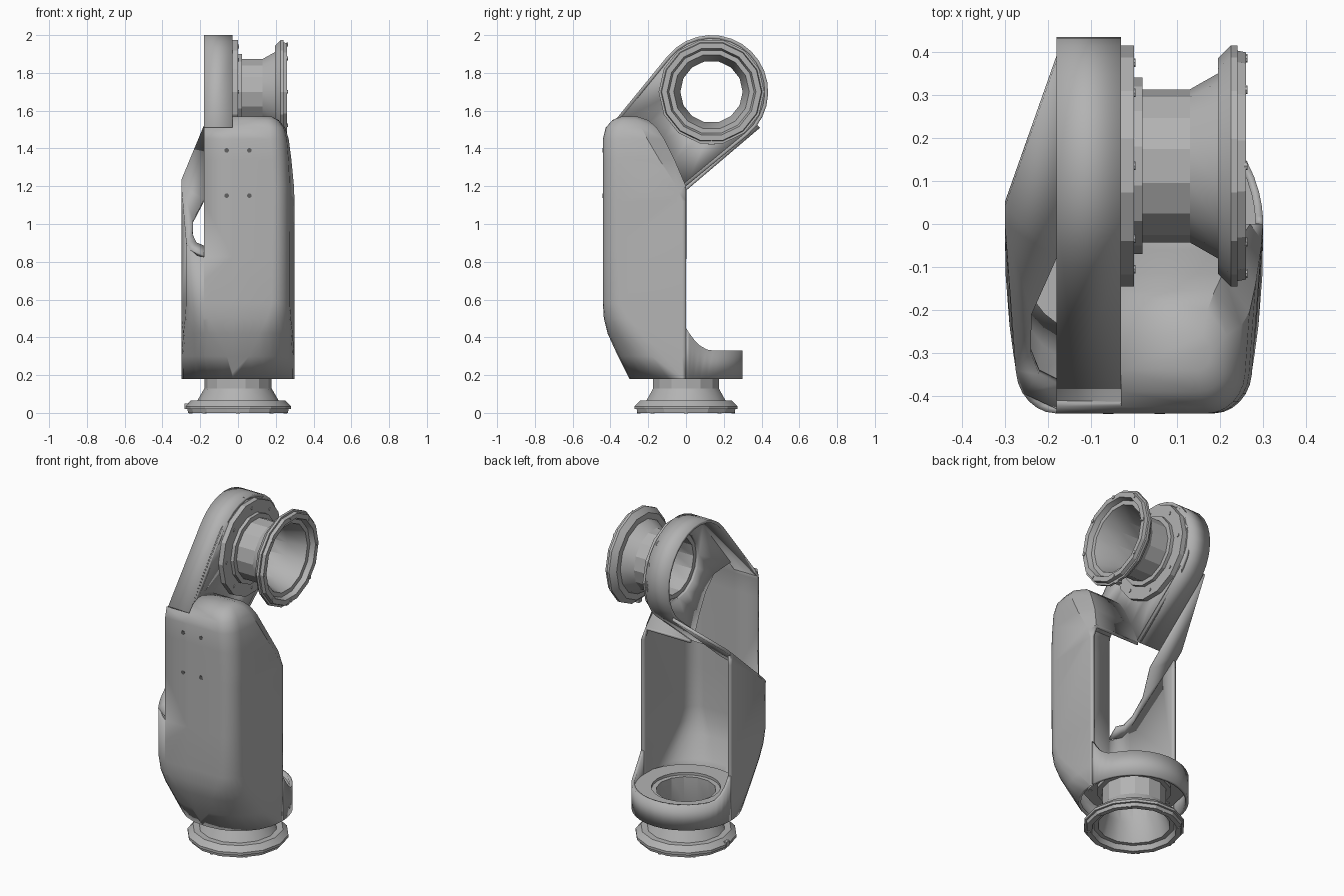
import bpy, bmesh, math
from mathutils import Vector

if "Cube" in bpy.data.objects:
    bpy.data.objects.remove(bpy.data.objects["Cube"])


def material(name, value):
    m = bpy.data.materials.new(name)
    m.use_nodes = True
    m.diffuse_color = (value, value, value, 1)
    m.node_tree.nodes["Principled BSDF"].inputs["Base Color"].default_value = m.diffuse_color
    return m


GREY = material("cast grey", 0.45)
DARK = material("hole grey", 0.12)
HUB = Vector((0, 0.135, 1.7))      # centre of the upper joint
SLAB_X = (-0.18, -0.03)            # open side and plate side of the head
WALL = 0.018


def shelf_z(y):
    return 1.2 + 0.85 * y


def finish(name, bm, thick=0, mat=GREY, angle=35):
    me = bpy.data.meshes.new(name)
    bm.to_mesh(me)
    bm.free()
    ob = bpy.data.objects.new(name, me)
    bpy.context.collection.objects.link(ob)
    me.materials.append(mat)
    if thick:
        mod = ob.modifiers.new("wall", "SOLIDIFY")
        mod.thickness = thick
        mod.offset = -1
    bpy.ops.object.select_all(action="DESELECT")
    ob.select_set(True)
    bpy.context.view_layer.objects.active = ob
    bpy.ops.object.shade_smooth_by_angle(angle=math.radians(angle))
    return ob


def strip(bm, lower, upper):
    a = [bm.verts.new(p) for p in lower]
    b = [bm.verts.new(p) for p in upper]
    for i in range(len(a) - 1):
        bm.faces.new((a[i], a[i + 1], b[i + 1], b[i]))


def on_base(h, r, a):
    return Vector((r * math.cos(a), r * math.sin(a), 0.26 - h))


def on_head(h, r, a):
    return HUB + Vector((h, r * math.cos(a), r * math.sin(a)))


def lathe(name, profile, place, sides):
    bm = bmesh.new()
    rings = [[bm.verts.new(place(h, r, math.tau * i / sides)) for h, r in profile]
             for i in range(sides)]
    n = len(profile)
    for i in range(sides):
        p, q = rings[i], rings[(i + 1) % sides]
        for k in range(n):
            bm.faces.new((p[k], q[k], q[(k + 1) % n], p[(k + 1) % n]))
    bmesh.ops.recalc_face_normals(bm, faces=bm.faces)
    return finish(name, bm, angle=25)


# Main housing: lofted open channel closing into a rounded shoulder
def section(z, front, back, r, w, inset, taper):
    wl = 0.3
    pts = [(w - inset, back), (w, back - min(inset + 0.02, (back - front) * 0.3))]
    steps = [math.pi / 2 * i / 6 for i in range(7)]
    pts += [(w - r + r * math.cos(a), front + r - r * math.sin(a)) for a in steps]
    pts += [(-wl + r - r * math.sin(a), front + r - r * math.cos(a)) for a in steps]
    pts += [(-wl, back - 0.02), (-wl, back)]
    return [Vector((x * (1 + taper * y), y, z)) for x, y in pts]


LEVELS = [  # z, front, back, corner radius, half width, back inset, taper
    (0.18, -0.30, 0, 0.28, 0.30, 0, 0),
    (0.30, -0.36, 0, 0.24, 0.30, 0, 0.05),
    (0.42, -0.415, 0, 0.18, 0.30, 0, 0.15),
    (0.50, -0.435, 0, 0.13, 0.30, 0, 0.22),
    (0.58, -0.44, 0, 0.10, 0.30, 0, 0.25),
    (1.12, -0.44, 0, 0.09, 0.30, 0, 0.25),
    (1.20, -0.44, 0, 0.09, 0.30, 0.03, 0.25),
    (1.34, -0.44, -0.06, 0.09, 0.293, 0.06, 0.25),
    (1.45, -0.44, -0.115, 0.09, 0.283, 0.07, 0.25),
    (1.51, -0.425, -0.155, 0.08, 0.265, 0.07, 0.25),
    (1.55, -0.39, -0.20, 0.06, 0.23, 0.05, 0.25),
    (1.57, -0.34, -0.26, 0.03, 0.19, 0.02, 0.25),
]
bm = bmesh.new()
rows = [[bm.verts.new(p) for p in section(*lv)] for lv in LEVELS]
for lv, lo, hi in zip(LEVELS, rows, rows[1:]):
    n = len(lo)
    for i in range(n if lv[0] >= 1.2 else n - 1):
        k = (i + 1) % n
        bm.faces.new((lo[i], hi[i], hi[k], lo[k]))
bm.faces.new(rows[-1][::-1])
# Trim the side above the sloping shelf and open the shoulder into the head
for co, no in (((SLAB_X[0], 0, 0), (1, 0, 0)), ((SLAB_X[1], 0, 0), (1, 0, 0)),
               ((0, 0, 1.2), (0, -0.85, 1))):
    bmesh.ops.bisect_plane(bm, geom=bm.verts[:] + bm.edges[:] + bm.faces[:],
                           plane_co=co, plane_no=no)


def trimmed(c):
    above = c.z > shelf_z(c.y)
    if c.x < SLAB_X[0]:
        return above
    return c.x < SLAB_X[1] and above and (c.y > -0.4 or c.z > 1.5)


bmesh.ops.delete(bm, geom=[f for f in bm.faces if trimmed(f.calc_center_median())],
                 context="FACES")
finish("housing", bm, WALL)

# Round skirt behind the housing, blending up into the side walls
angles = [math.pi * t for t in (0, .02, .045, .08, .12, .16)]
angles += [math.pi * (0.2 + 0.06 * i) for i in range(6)]
angles += [math.pi - a for a in reversed(angles[:-1])]
ring = [Vector((0.3 * math.cos(a), 0.3 * math.sin(a), 0.18)) for a in angles]
rim = [Vector((p.x, p.y, 0.33 + 0.12 * (1 - min(p.y / 0.14, 1)) ** 2)) for p in ring]
bm = bmesh.new()
strip(bm, ring, rim)
finish("base_skirt", bm, WALL)

# Head band: two tangents around an arc
arc = [math.radians(141 - 191.5 * i / 16) for i in range(17)]
path = [(-0.432, 1.48)] + [(HUB.y + 0.3 * math.cos(a), HUB.z + 0.3 * math.sin(a)) for a in arc]
path += [(0, 1.2)]
bm = bmesh.new()
strip(bm, [(SLAB_X[0], *p) for p in path], [(SLAB_X[1], *p) for p in path])
for f in bm.faces:
    f.normal_update()
    c = f.calc_center_median() - HUB
    if f.normal.dot(c) < 0:
        f.normal_flip()
finish("head_band", bm, WALL)


# Head plate with a round opening
def loop_edges(bm, pts):
    vs = [bm.verts.new(p) for p in pts]
    return [bm.edges.new((vs[i], vs[(i + 1) % len(vs)])) for i in range(len(vs))]


bm = bmesh.new()
outline = path + [(-0.06, 1.34), (-0.12, 1.45), (-0.2, 1.53), (-0.36, 1.54)]
edges = loop_edges(bm, [(SLAB_X[1], *p) for p in outline])
edges += loop_edges(bm, [on_head(SLAB_X[1], 0.19, math.tau * i / 16) for i in range(16)])
bmesh.ops.triangle_fill(bm, edges=edges, use_beauty=True, normal=(1, 0, 0))
for f in bm.faces:
    f.normal_update()
    if f.normal.x < 0:
        f.normal_flip()
finish("head_plate", bm, WALL)

# Sloping shelf joining the side wall to the head
shelf = [(-0.18, 0.38), (-0.3, 0.04), (-0.3, 0), (-0.275, -0.34), (-0.255, -0.395),
         (-0.18, -0.43), (-0.18, -0.37), (-0.22, -0.35), (-0.24, -0.3), (-0.238, -0.21),
         (-0.18, -0.08)]
bm = bmesh.new()
f = bm.faces.new([bm.verts.new((x, y, shelf_z(y))) for x, y in shelf])
f.normal_update()
if f.normal.z < 0:
    f.normal_flip()
bmesh.ops.triangulate(bm, faces=bm.faces)
finish("shelf", bm, WALL)

# Flanged spools for both joints
SPOOL = [(-.03, .2), (-.03, .28), (0, .28), (0, .205), (.02, .205), (.02, .178),
         (.13, .178), (.195, .215), (.195, .25), (.225, .28), (.24, .28), (.24, .268),
         (.26, .264), (.26, .235), (.23, .225), (.23, .2), (.12, .165), (-.03, .165)]
for name, place in (("base", on_base), ("head", on_head)):
    lathe(name + "_spool", SPOOL, place, 14)
    # Bolt heads around both flange faces
    bm = bmesh.new()
    axis = (place(1, 0, 0) - place(0, 0, 0)).to_track_quat("Z", "Y").to_matrix().to_4x4()
    for h, r in ((0, 0.24), (0.26, 0.25), (-0.03, 0.24)):
        for i in range(8):
            new = bmesh.ops.create_cone(bm, cap_ends=True, segments=8, radius1=0.01,
                                        radius2=0.01, depth=0.008)["verts"]
            bmesh.ops.transform(bm, matrix=axis, verts=new)
            bmesh.ops.translate(bm, vec=place(h, r, math.tau * i / 8), verts=new)
    finish(name + "_bolts", bm)
    # Locating key on the flange rim
    bm = bmesh.new()
    bmesh.ops.create_cube(bm, size=0.03)
    a = math.pi if name == "base" else -math.pi / 2
    bmesh.ops.translate(bm, vec=place(0.225, 0.267, a), verts=bm.verts)
    finish(name + "_key", bm)

lathe("base_floor", [(-.045, .19), (-.045, .295), (-.03, .295), (-.03, .19)], on_base, 24)

# Mounting holes on the front
bm = bmesh.new()
for x in (-0.06, 0.06):
    for z in (1.15, 1.39):
        new = bmesh.ops.create_cone(bm, cap_ends=True, segments=12, radius1=0.012,
                                    radius2=0.012, depth=0.004)["verts"]
        for v in new:
            v.co = Vector((x + v.co.x, -0.44 + v.co.z, z + v.co.y))
bmesh.ops.recalc_face_normals(bm, faces=bm.faces)
finish("mounting_holes", bm, mat=DARK)
